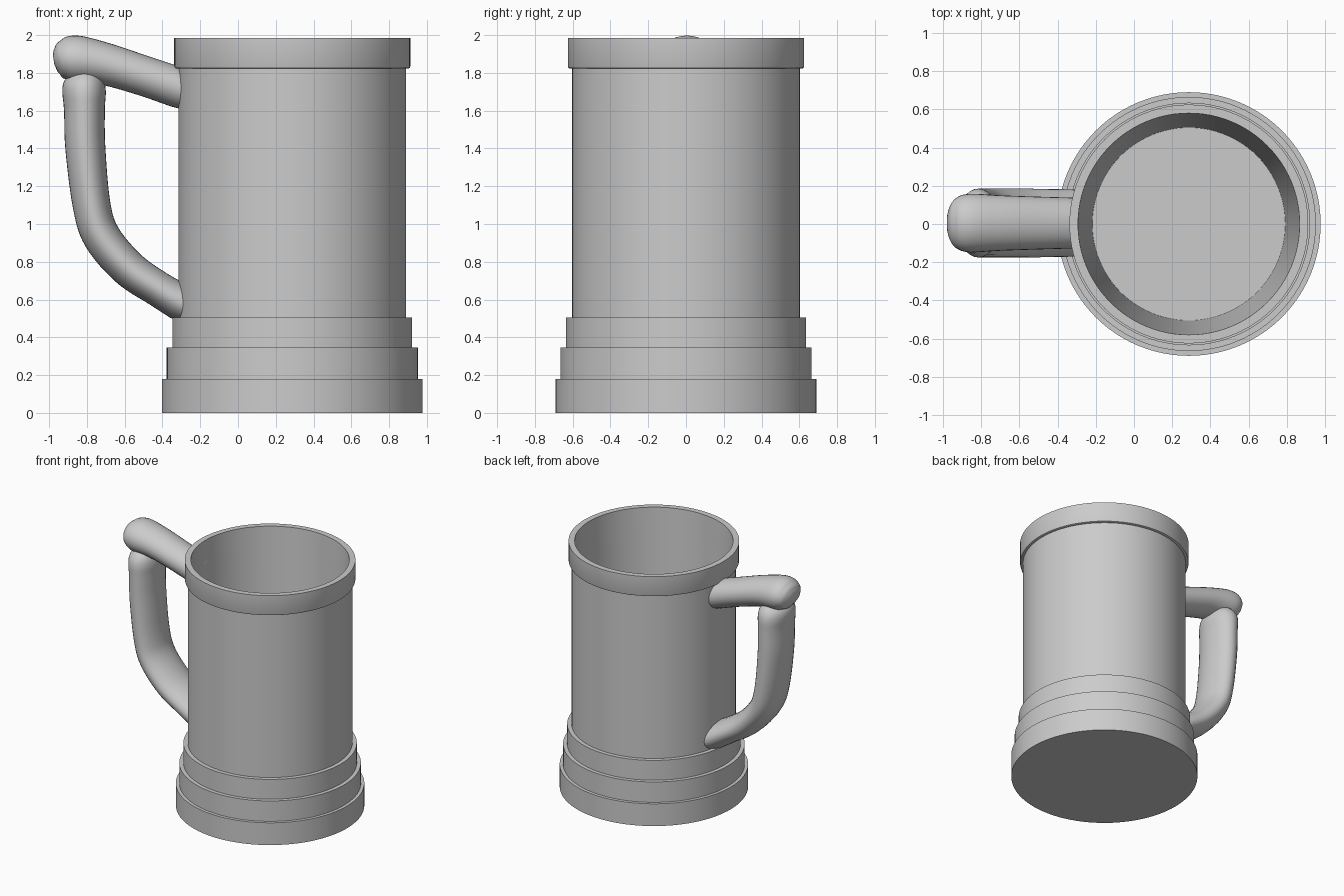
import bpy
import bmesh
from math import cos, sin, pi
from mathutils import Vector

cube = bpy.data.objects.get("Cube")
if cube:
    bpy.data.objects.remove(cube, do_unlink=True)

CENTRE_X = 0.287   # axis of the vessel
SEGMENTS = 96

grey = bpy.data.materials.new("plain grey")
grey.use_nodes = True
grey.diffuse_color = (0.6, 0.6, 0.6, 1)
grey.node_tree.nodes["Principled BSDF"].inputs["Base Color"].default_value = (0.6, 0.6, 0.6, 1)


def finish(bm, name, angle):
    mesh = bpy.data.meshes.new(name)
    bm.to_mesh(mesh)
    bm.free()
    mesh.materials.append(grey)
    obj = bpy.data.objects.new(name, mesh)
    bpy.context.collection.objects.link(obj)
    bpy.ops.object.select_all(action='DESELECT')
    obj.select_set(True)
    bpy.context.view_layer.objects.active = obj
    bpy.ops.object.shade_smooth_by_angle(angle=angle)
    return obj


def bridge(bm, rings):
    for a, b in zip(rings, rings[1:]):
        n = len(a)
        for j in range(n):
            k = (j + 1) % n
            bm.faces.new((a[j], a[k], b[k], b[j]))


def lathe(name, profile):
    """Spin (radius, height) points around the vessel axis."""
    bm = bmesh.new()
    rings = []
    for r, z in profile:
        angles = [2 * pi * j / SEGMENTS for j in range(SEGMENTS)]
        rings.append([bm.verts.new((CENTRE_X + r * cos(a), r * sin(a), z)) for a in angles])
    bridge(bm, rings)
    bmesh.ops.remove_doubles(bm, verts=bm.verts, dist=1e-5)
    return finish(bm, name, 0.5)


def smooth_path(points, steps=6):
    """Catmull-Rom through rows of (x, z, half thickness, half width)."""
    pts = [Vector(p) for p in points]
    pts = [2 * pts[0] - pts[1]] + pts + [2 * pts[-1] - pts[-2]]
    out = []
    for p0, p1, p2, p3 in zip(pts, pts[1:], pts[2:], pts[3:]):
        for s in range(steps):
            t = s / steps
            out.append(0.5 * (2 * p1 + (p2 - p0) * t + (2 * p0 - 5 * p1 + 4 * p2 - p3) * t * t
                              + (3 * p1 - p0 - 3 * p2 + p3) * t ** 3))
    return out + [pts[-2]]


def tube(name, points, sides=32):
    """Sweep an ellipse along a path in the middle plane; the last ring is upright."""
    bm = bmesh.new()
    path = smooth_path(points)
    rings = []
    last = len(path) - 1
    for i, p in enumerate(path):
        d = path[min(i + 1, last)] - path[max(i - 1, 0)]
        along = Vector((1, 0, 0)) if i == last else Vector((d[0], 0, d[1])).normalized()
        across = Vector((-along.z, 0, along.x))
        centre = Vector((p[0], 0.005, p[1]))
        ring = []
        for j in range(sides):
            a = 2 * pi * j / sides
            ring.append(bm.verts.new(centre + across * (p[2] * cos(a)) + Vector((0, p[3] * sin(a), 0))))
        rings.append(ring)
    bridge(bm, rings)
    bm.faces.new(rings[0])
    bm.faces.new(rings[-1])
    bmesh.ops.recalc_face_normals(bm, faces=bm.faces)
    return finish(bm, name, 0.8)


# Vessel: three-step foot, straight wall, rim band and tapered inside
lathe("stepped_base", [(0, 0), (0.69, 0), (0.69, 0.18), (0.665, 0.18), (0.665, 0.345),
                       (0.635, 0.345), (0.635, 0.505), (0.603, 0.505)])
lathe("body_wall", [(0.603, 0.505), (0.603, 1.823)])
lathe("rim_band", [(0.603, 1.823), (0.616, 1.823), (0.622, 1.826), (0.625, 1.834),
                   (0.625, 1.985), (0.58, 1.985)])
lathe("inside", [(0.58, 1.985), (0.505, 0.18), (0, 0.18)])

# Handle: sloping upper arm with a rounded knuckle
tube("handle_upper_arm", [
    (-0.976, 1.868, 0.025, 0.045), (-0.962, 1.87, 0.065, 0.09), (-0.93, 1.873, 0.102, 0.132),
    (-0.86, 1.873, 0.125, 0.153), (-0.7, 1.846, 0.112, 0.145),
    (-0.5, 1.785, 0.106, 0.138), (-0.285, 1.712, 0.108, 0.132)])

# Handle: curved grip running down to the foot
tube("handle_grip", [
    (-0.828, 1.81, 0.07, 0.10), (-0.82, 1.76, 0.105, 0.155), (-0.815, 1.7, 0.115, 0.178),
    (-0.813, 1.6, 0.108, 0.18), (-0.808, 1.4, 0.106, 0.18), (-0.775, 1.1, 0.1, 0.18),
    (-0.72, 0.93, 0.1, 0.18), (-0.58, 0.765, 0.098, 0.18), (-0.42, 0.655, 0.094, 0.178),
    (-0.285, 0.575, 0.1, 0.175)])
